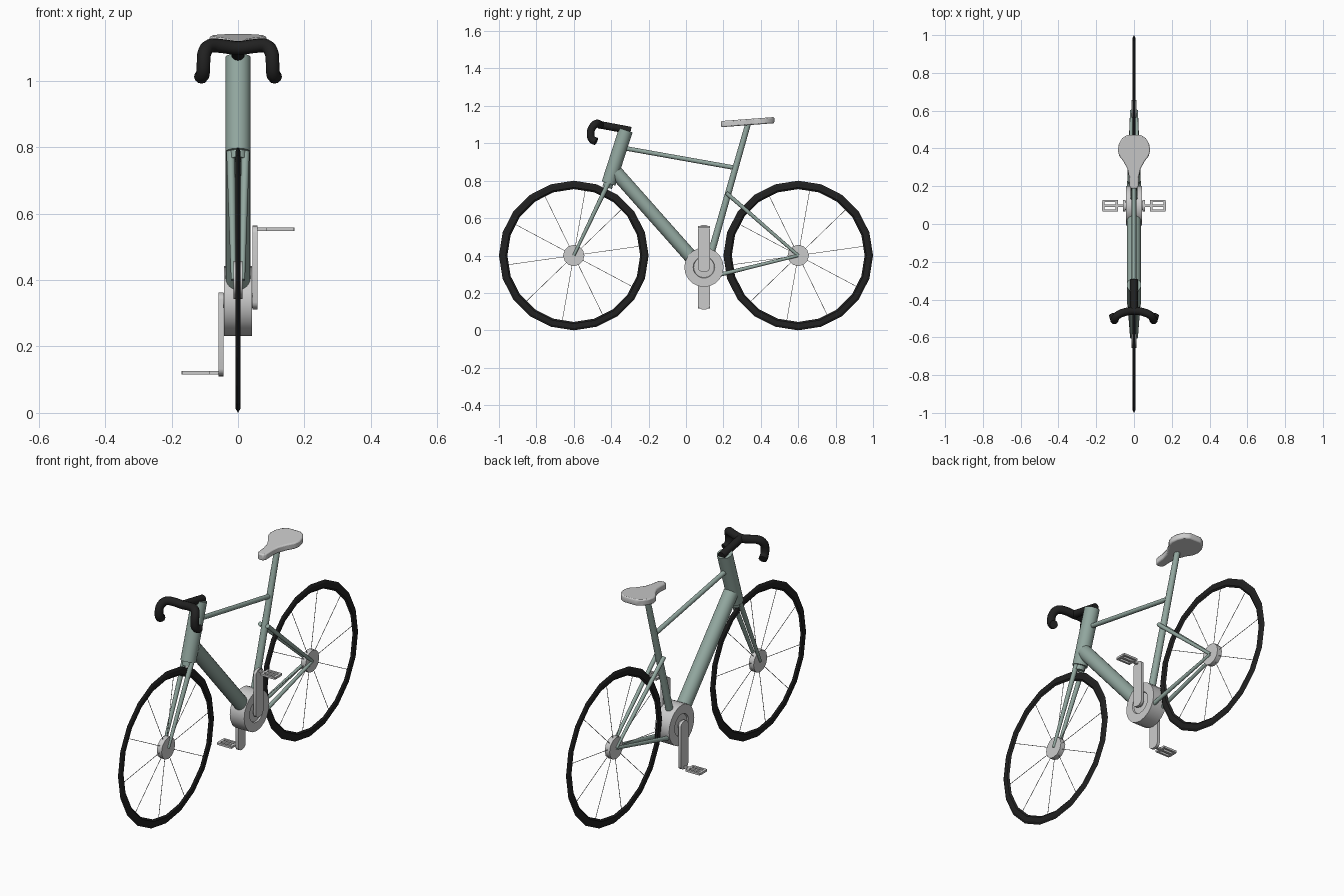
import bpy, bmesh, math
from mathutils import Vector

if "Cube" in bpy.data.objects:
    bpy.data.objects.remove(bpy.data.objects["Cube"])


def material(name, color):
    m = bpy.data.materials.new(name)
    m.diffuse_color = color
    m.use_nodes = True
    m.node_tree.nodes["Principled BSDF"].inputs["Base Color"].default_value = m.diffuse_color
    return m


GREEN = material("frame_green", (0.29, 0.39, 0.35, 1))
BLACK = material("rubber_black", (0.015, 0.015, 0.015, 1))


def finish(bm, name, mat=None, smooth=True):
    bmesh.ops.recalc_face_normals(bm, faces=bm.faces)
    me = bpy.data.meshes.new(name)
    bm.to_mesh(me)
    bm.free()
    ob = bpy.data.objects.new(name, me)
    bpy.context.collection.objects.link(ob)
    if mat:
        me.materials.append(mat)
    if smooth:
        bpy.ops.object.select_all(action='DESELECT')
        ob.select_set(True)
        bpy.context.view_layer.objects.active = ob
        bpy.ops.object.shade_smooth_by_angle(angle=math.radians(35))
    return ob


def tube(name, a, b, r1, r2=None, mat=GREEN, sides=16):
    a, b = Vector(a), Vector(b)
    bm = bmesh.new()
    bmesh.ops.create_cone(bm, cap_ends=True, segments=sides, radius1=r1,
                          radius2=r1 if r2 is None else r2, depth=(b - a).length)
    rot = (b - a).to_track_quat('Z', 'Y').to_matrix()
    for v in bm.verts:
        v.co = rot @ v.co + (a + b) / 2
    return finish(bm, name, mat)


def lathe_x(name, profile, y, z, sides, mat=None, closed=False, smooth=True):
    """Spin (x, radius) points around an axis parallel to x."""
    bm = bmesh.new()
    rings = []
    for i in range(sides):
        t = math.tau * i / sides
        rings.append([bm.verts.new((x, y + r * math.cos(t), z + r * math.sin(t)))
                      for x, r in profile])
    n = len(profile)
    for i in range(sides):
        p, q = rings[i], rings[(i + 1) % sides]
        for j in range(n if closed else n - 1):
            k = (j + 1) % n
            bm.faces.new((p[j], p[k], q[k], q[j]))
    if not closed:
        bm.faces.new([r[0] for r in rings])
        bm.faces.new([r[-1] for r in rings])
    return finish(bm, name, mat, smooth)


def slab(name, outline, thickness, place, mat=None):
    """Extrude a 2D outline; place(u, v, w) maps to world space."""
    bm = bmesh.new()
    f = bm.faces.new([bm.verts.new((u, v, 0)) for u, v in outline])
    ext = bmesh.ops.extrude_face_region(bm, geom=[f])
    for g in ext['geom']:
        if isinstance(g, bmesh.types.BMVert):
            g.co.z = thickness
    for v in bm.verts:
        v.co = place(*v.co)
    return finish(bm, name, mat)


# Wheels: tyre, hub and spokes
for side, y in (("front", -0.6), ("rear", 0.6)):
    lathe_x(side + "_tyre", [(0, 0.4), (0.007, 0.388), (0.007, 0.364), (0, 0.355),
                             (-0.007, 0.364), (-0.007, 0.388)],
            y, 0.4, 20, BLACK, closed=True, smooth=False)
    lathe_x(side + "_hub", [(-0.014, 0.057), (0.014, 0.057)], y, 0.4, 12)
    for i in range(10):
        t = math.radians(10 + 36 * i)
        d = Vector((0, math.sin(t), math.cos(t)))
        c = Vector((0, y, 0.4))
        tube(f"{side}_spoke_{i}", c + d * 0.04, c + d * 0.362, 0.0015, mat=None, sides=5)

# Main frame
tube("head_tube", (0, -0.414, 0.785), (0, -0.322, 1.07), 0.038, sides=24)
tube("fork_crown", (0, -0.421, 0.763), (0, -0.41, 0.80), 0.026)
tube("down_tube", (0, -0.375, 0.845), (0, 0.035, 0.383), 0.037, sides=24)
tube("top_tube", (0, -0.34, 0.976), (0, 0.25, 0.871), 0.012)
tube("seat_tube", (0, 0.125, 0.38), (0, 0.335, 1.115), 0.019, 0.015)

# Paired fork legs and stays
for s, side in ((1, "right"), (-1, "left")):
    tube("fork_leg_" + side, (s * 0.022, -0.414, 0.79), (s * 0.013, -0.6, 0.4), 0.013, 0.008)
    tube("seat_stay_" + side, (s * 0.022, 0.215, 0.735), (s * 0.013, 0.6, 0.4), 0.011, 0.008)
    tube("chain_stay_" + side, (s * 0.027, 0.17, 0.295), (s * 0.013, 0.6, 0.4), 0.011, 0.008)

# Crank drum with dished faces
lathe_x("crank_drum", [(-0.036, 0.03), (-0.034, 0.055), (-0.042, 0.058), (-0.042, 0.105),
                       (0.042, 0.105), (0.042, 0.058), (0.034, 0.055), (0.036, 0.03)],
        0.096, 0.337, 20)
tube("crank_axle", (-0.05, 0.096, 0.337), (0.05, 0.096, 0.337), 0.022, mat=None)

# Crank arms and pedals, right one up and left one down
for s, side in ((1, "right"), (-1, "left")):
    arm = [(0.031 * math.cos(math.pi * i / 8), 0.205 + 0.022 * math.sin(math.pi * i / 8))
           for i in range(9)]
    arm += [(-0.031 * math.cos(math.pi * i / 8), -0.022 * math.sin(math.pi * i / 8) - 0.004)
            for i in range(9)]
    slab("crank_arm_" + side, arm, 0.015,
         lambda u, v, w: Vector((s * (0.044 + w), 0.096 + u, 0.337 + s * v)))
    z = 0.337 + s * 0.216
    bars = [(0.055, 0.168, -0.006, 0.006), (0.085, 0.168, 0.02, 0.031),
            (0.085, 0.168, -0.031, -0.02), (0.085, 0.097, -0.022, 0.022),
            (0.157, 0.170, -0.024, 0.024)]
    bm = bmesh.new()
    for x0, x1, y0, y1 in bars:
        for v in bmesh.ops.create_cube(bm, size=1)['verts']:
            v.co = Vector((s * ((x0 + x1) / 2 + v.co.x * (x1 - x0)),
                           0.096 + (y0 + y1) / 2 + v.co.y * (y1 - y0), z + v.co.z * 0.011))
    finish(bm, "pedal_" + side)

# Seat, tilted slightly up at the back
half = [(0.014, 0.187), (0.024, 0.20), (0.026, 0.25), (0.034, 0.29), (0.055, 0.33),
        (0.078, 0.36), (0.086, 0.39), (0.08, 0.425), (0.062, 0.455), (0.035, 0.472)]
outline = half + [(-x, y) for x, y in reversed(half)]
seat = slab("seat", outline, 0.033,
            lambda u, v, w: Vector((u, v, 1.086 + w + (v - 0.187) * 0.075)))
bev = seat.modifiers.new("soft_edge", 'BEVEL')
bev.width = 0.006
bev.segments = 2

# Stem and drop handlebar
tube("stem", (0, -0.295, 1.068), (0, -0.465, 1.1), 0.02, mat=BLACK)
path = [(0, -0.46, 1.098), (0.05, -0.467, 1.104), (0.085, -0.482, 1.104),
        (0.101, -0.502, 1.083), (0.104, -0.51, 1.05), (0.106, -0.501, 1.02),
        (0.112, -0.48, 1.01)]
pts = [(-x, y, z) for x, y, z in reversed(path[1:])] + path
cu = bpy.data.curves.new("handlebar", 'CURVE')
cu.dimensions = '3D'
cu.bevel_depth = 0.021
cu.bevel_resolution = 4
cu.resolution_u = 4
cu.use_fill_caps = True
sp = cu.splines.new('BEZIER')
sp.bezier_points.add(len(pts) - 1)
for bp, p in zip(sp.bezier_points, pts):
    bp.co = p
    bp.handle_left_type = bp.handle_right_type = 'AUTO'
cu.materials.append(BLACK)
bpy.context.collection.objects.link(bpy.data.objects.new("handlebar", cu))
